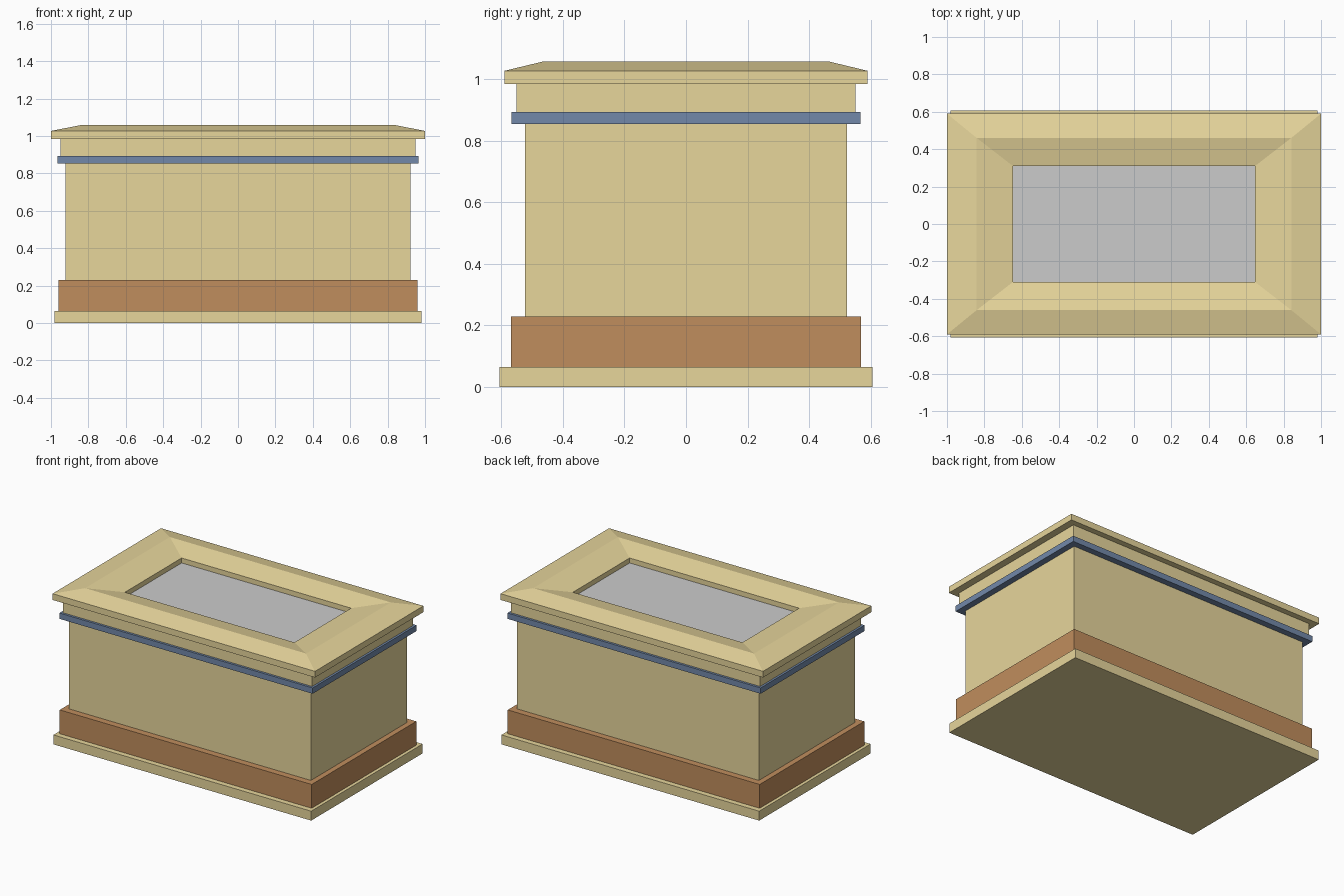
import bpy, bmesh

if "Cube" in bpy.data.objects:
    bpy.data.objects.remove(bpy.data.objects["Cube"])


def material(name, rgb):
    m = bpy.data.materials.new(name)
    m.diffuse_color = (*rgb, 1)
    m.use_nodes = True
    m.node_tree.nodes["Principled BSDF"].inputs["Base Color"].default_value = m.diffuse_color
    return m


GOLD = material("gold", (0.80, 0.67, 0.33))
BROWN = material("brown", (0.53, 0.27, 0.11))
BLUE = material("blue", (0.17, 0.25, 0.40))


def rect_loft(name, profile, mat=None, ring=False):
    """Loft rectangles (half_x, half_y, z); cap the ends, or close into a ring."""
    bm = bmesh.new()
    loops = [[bm.verts.new((sx * x, sy * y, z))
              for sx, sy in ((-1, -1), (1, -1), (1, 1), (-1, 1))]
             for x, y, z in profile]
    pairs = list(zip(loops, loops[1:]))
    if ring:
        pairs.append((loops[-1], loops[0]))
    else:
        bm.faces.new(loops[0])
        bm.faces.new(loops[-1])
    for a, b in pairs:
        for i in range(4):
            j = (i + 1) % 4
            bm.faces.new((a[i], a[j], b[j], b[i]))
    bmesh.ops.recalc_face_normals(bm, faces=bm.faces)
    me = bpy.data.meshes.new(name)
    bm.to_mesh(me)
    bm.free()
    ob = bpy.data.objects.new(name, me)
    bpy.context.collection.objects.link(ob)
    if mat:
        me.materials.append(mat)
    return ob


# Stacked courses: name, half width, half depth, bottom, top, material
for name, x, y, z0, z1, mat in (
    ("plinth", 0.982, 0.606, 0.0, 0.065, GOLD),
    ("base_band", 0.96, 0.569, 0.065, 0.229, BROWN),
    ("body", 0.922, 0.523, 0.229, 0.854, GOLD),
    ("trim_band", 0.965, 0.566, 0.854, 0.894, BLUE),
    ("neck", 0.95, 0.55, 0.894, 0.984, GOLD),
):
    rect_loft(name, [(x, y, z0), (x, y, z1)], mat)

# Lid frame: outer lip, ridge, inward slope and recess wall
rect_loft("lid_frame", [
    (0.646, 0.309, 0.984), (1.0, 0.59, 0.984), (1.0, 0.59, 1.027),
    (0.842, 0.461, 1.058), (0.646, 0.309, 1.024)], GOLD, ring=True)

# Recessed top panel
rect_loft("top_panel", [(0.646, 0.309, 0.984), (0.646, 0.309, 0.99)])
